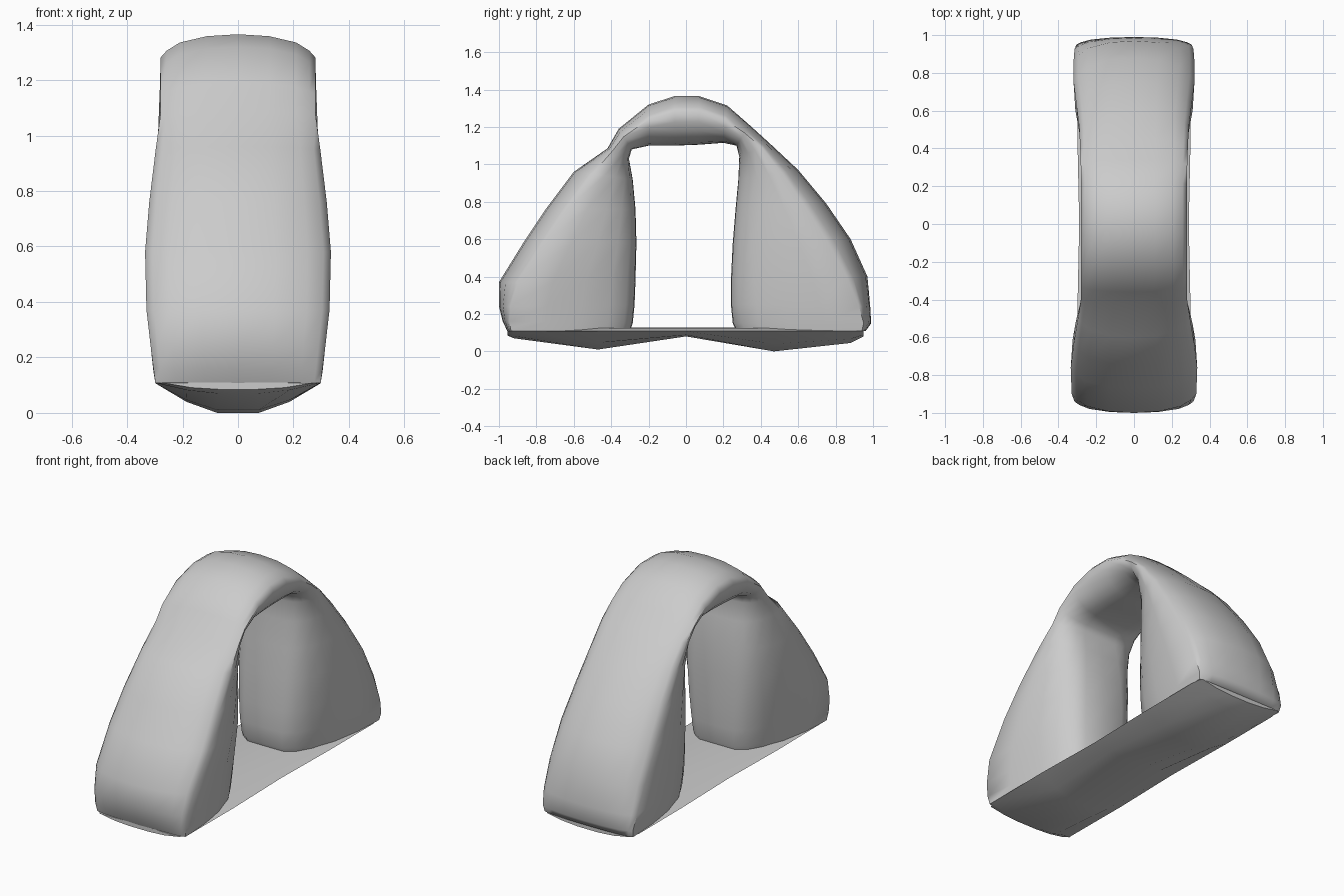
import bpy, bmesh
from mathutils import Vector

if "Cube" in bpy.data.objects:
    bpy.data.objects.remove(bpy.data.objects["Cube"])


def loft(name, rings, angle):
    """Skin a list of closed rings and cap both ends."""
    bm = bmesh.new()
    rows = [[bm.verts.new(p) for p in ring] for ring in rings]
    n = len(rows[0])
    for a, b in zip(rows, rows[1:]):
        for i in range(n):
            j = (i + 1) % n
            bm.faces.new((a[i], a[j], b[j], b[i]))
    bm.faces.new(rows[0])
    bm.faces.new(rows[-1])
    bmesh.ops.recalc_face_normals(bm, faces=bm.faces)
    mesh = bpy.data.meshes.new(name)
    bm.to_mesh(mesh)
    bm.free()
    ob = bpy.data.objects.new(name, mesh)
    bpy.context.collection.objects.link(ob)
    bpy.ops.object.select_all(action='DESELECT')
    ob.select_set(True)
    bpy.context.view_layer.objects.active = ob
    bpy.ops.object.shade_smooth_by_angle(angle=angle)
    return ob


def mirrored(half):
    """Mirror a half section (first and last point lie on x = 0)."""
    return half + [(-x, y, z) for x, y, z in half[-2:0:-1]]


# Arch: outer (y, z), inner (y, z), half width, drop of the outer edge
stations = [
    ((-.955, .108), (-.30, .108), .298, .02),
    ((-.98, .16), (-.285, .15), .305, .035),
    ((-1.0, .24), (-.275, .25), .315, .06),
    ((-1.0, .37), (-.27, .38), .33, .10),
    ((-.87, .58), (-.265, .58), .335, .11),
    ((-.75, .76), (-.27, .76), .32, .11),
    ((-.60, .96), (-.285, .92), .297, .10),
    ((-.42, 1.085), (-.305, 1.03), .28, .03),
    ((-.36, 1.19), (-.29, 1.08), .28, .05),
    ((-.20, 1.32), (-.20, 1.10), .28, .08),
    ((-.06, 1.365), (-.06, 1.10), .28, .085),
    ((.07, 1.365), (.07, 1.105), .28, .085),
    ((.22, 1.315), (.20, 1.115), .28, .08),
    ((.34, 1.21), (.27, 1.10), .282, .05),
    ((.45, 1.11), (.285, 1.04), .285, .05),
    ((.60, .97), (.28, .92), .29, .09),
    ((.75, .79), (.265, .76), .305, .12),
    ((.88, .60), (.25, .58), .32, .13),
    ((.97, .40), (.24, .38), .32, .11),
    ((.985, .24), (.24, .25), .315, .06),
    ((.99, .15), (.25, .15), .305, .04),
    ((.96, .108), (.27, .108), .298, .02),
]
rings = []
for outer, inner, w, drop in stations:
    o, i = Vector((0, *outer)), Vector((0, *inner))
    d = i - o
    e = drop / d.length
    # fraction of the way from outside to inside, fraction of half width
    profile = [(0, 0), (.08 * e, .4), (.35 * e, .75), (.7 * e, .92), (e, 1),
               (e + (1 - e) * .3, .97), (e + (1 - e) * .58, .89), (e + (1 - e) * .8, .76),
               (e + (1 - e) * .93, .6), (.995, .4), (1, 0)]
    rings.append(mirrored([(w * k, (o + d * t).y, (o + d * t).z) for t, k in profile]))
loft("arch_with_legs", rings, 1.1)

# Base: thin plate with a wavy, bulging underside; (y, half width, lowest z, top z)
base = [(-.955, .27, .085, .112), (-.92, .297, .07, .118), (-.47, .30, .01, .128),
        (0, .29, .08, .128), (.47, .30, .0, .128), (.88, .30, .045, .12), (.95, .28, .08, .112)]
rings = []
for y, w, low, top in base:
    rings.append(mirrored([(0, y, top), (w * .8, y, top - .004), (w, y, .108),
                           (w * .62, y, low * .6 + .04), (w * .25, y, low), (0, y, low)]))
loft("base_plate", rings, 0.7)
